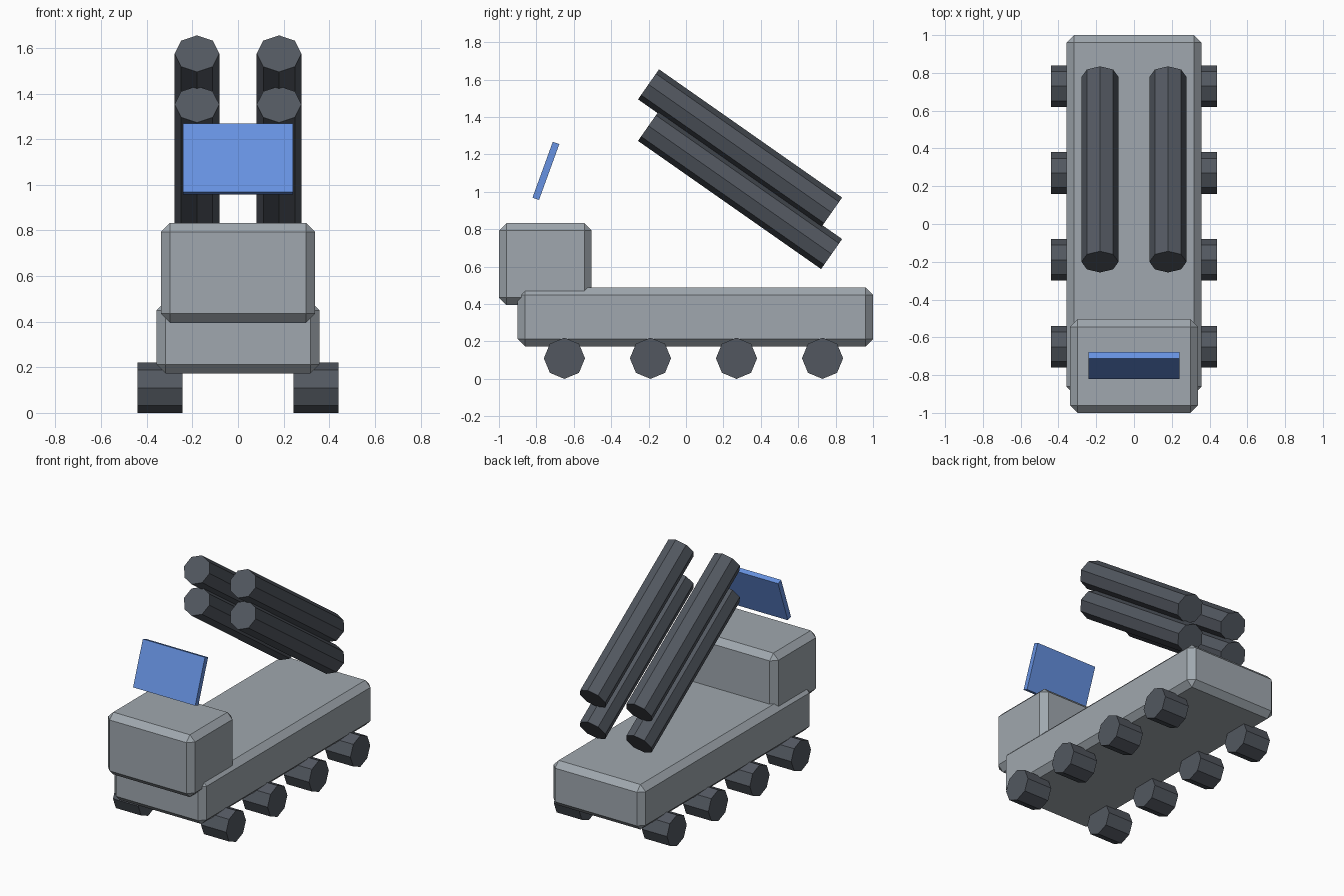
import bpy
from math import radians

if "Cube" in bpy.data.objects:
    bpy.data.objects.remove(bpy.data.objects["Cube"])


def material(name, rgb):
    m = bpy.data.materials.new(name)
    m.diffuse_color = (*rgb, 1)
    m.use_nodes = True
    m.node_tree.nodes["Principled BSDF"].inputs["Base Color"].default_value = m.diffuse_color
    return m


GREY = material("hull grey", (0.35, 0.39, 0.425))
DARK = material("dark grey", (0.085, 0.097, 0.117))
BLUE = material("panel blue", (0.135, 0.29, 0.76))


def finish(name, mat):
    ob = bpy.context.object
    ob.name = name
    ob.data.materials.append(mat)
    return ob


def box(name, centre, size, mat, bevel=0, tilt=0):
    bpy.ops.mesh.primitive_cube_add(size=1, location=centre)
    ob = finish(name, mat)
    for v in ob.data.vertices:
        v.co = [c * s for c, s in zip(v.co, size)]
    ob.rotation_euler.x = tilt
    if bevel:
        mod = ob.modifiers.new("chamfer", "BEVEL")
        mod.width = bevel
        mod.segments = 1
    return ob


def octagon_rod(name, centre, radius, length, rotation, mat):
    bpy.ops.mesh.primitive_cylinder_add(vertices=8, radius=radius, depth=length,
                                        location=centre, rotation=rotation)
    return finish(name, mat)


# Chassis and cab, both chamfered
box("chassis", (0, 0.05, 0.331), (0.716, 1.90, 0.316), GREY, 0.04)
box("cab", (0, -0.752, 0.614), (0.676, 0.496, 0.438), GREY, 0.04)

# Tilted panel above the cab
box("tilted_panel", (0, -0.749, 1.112), (0.483, 0.037, 0.318), BLUE, tilt=radians(-20))

for side, tag in ((-1, "left"), (1, "right")):
    # Four wheels on each side
    for i in range(4):
        octagon_rod(f"wheel_{tag}_{i + 1}", (side * 0.342, -0.65 + 0.46 * i, 0.11),
                    0.11, 0.196, (0, radians(90), 0), DARK)
    # Two stacked launch tubes on each side, rising toward the front
    for z, level in ((1.01, "lower"), (1.232, "upper")):
        octagon_rod(f"tube_{tag}_{level}", (side * 0.18, 0.289, z),
                    0.098, 1.195, (radians(55), 0, 0), DARK)
